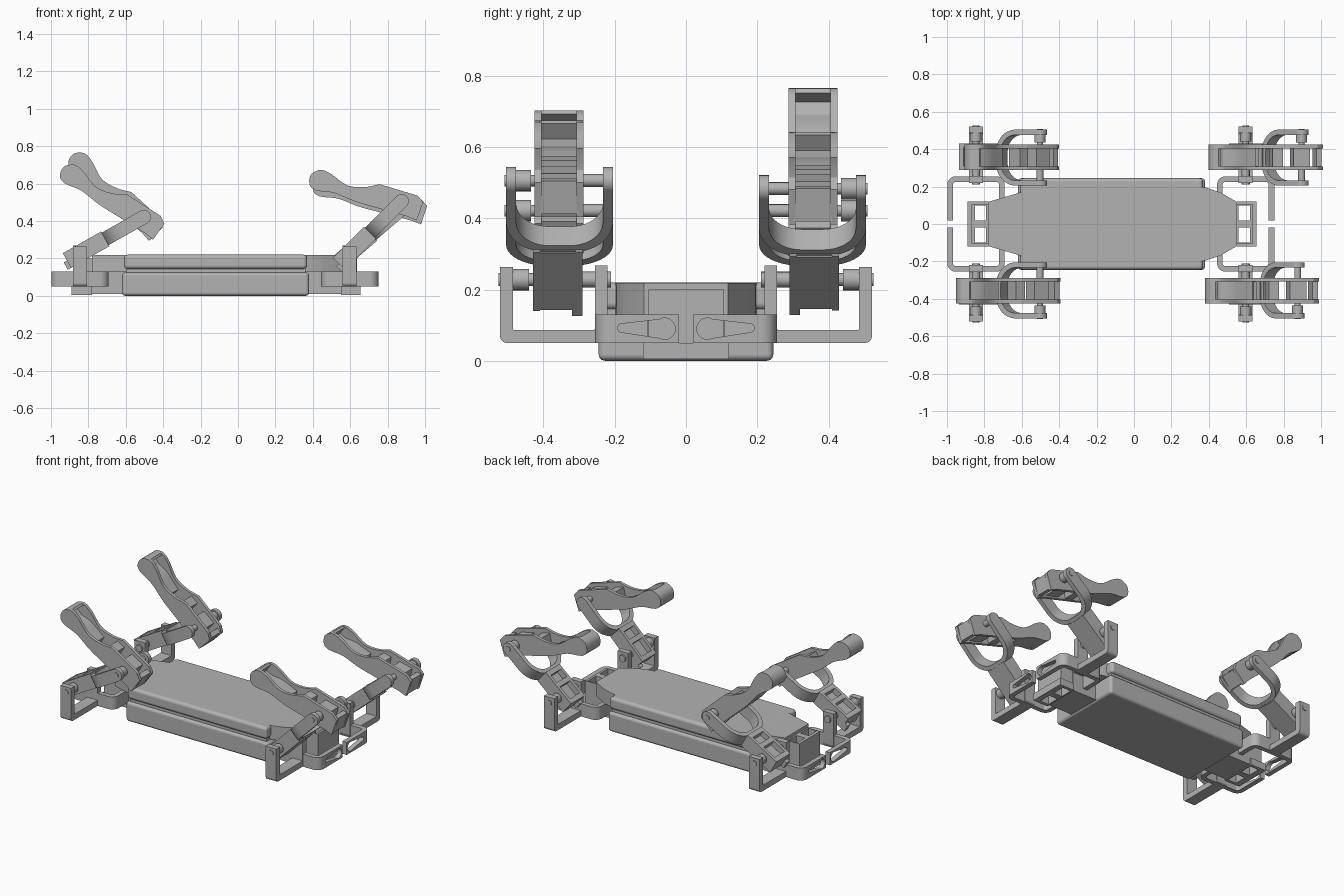
import bpy, bmesh
from math import sin, cos, pi, radians, hypot, atan2
from mathutils import Matrix, Vector

cube = bpy.data.objects.get("Cube")
if cube:
    bpy.data.objects.remove(cube, do_unlink=True)

grey = bpy.data.materials.new("plain grey")
grey.use_nodes = True
grey.diffuse_color = (0.45, 0.45, 0.45, 1)
grey.node_tree.nodes["Principled BSDF"].inputs["Base Color"].default_value = (0.45, 0.45, 0.45, 1)


def frame(origin, a, b, c):
    """Matrix taking outline axes a, b and thickness axis c into the world."""
    m = Matrix((a, b, c)).transposed().to_4x4()
    m.translation = Vector(origin)
    return m


X, Y, Z = Vector((1, 0, 0)), Vector((0, 1, 0)), Vector((0, 0, 1))
PLAN = frame((0, 0, 0), X, Y, Z)


def plate(name, loops, t0, t1, mat=PLAN, bevel=0):
    """Flat outline (later loops are holes) thickened from t0 to t1."""
    cu = bpy.data.curves.new(name, 'CURVE')
    cu.dimensions, cu.fill_mode = '2D', 'BOTH'
    cu.extrude = (t1 - t0) / 2
    for loop in loops:
        sp = cu.splines.new('POLY')
        sp.points.add(len(loop) - 1)
        for p, (a, b) in zip(sp.points, loop):
            p.co = (a, b, 0, 1)
        sp.use_cyclic_u = True
    tmp = bpy.data.objects.new(name + "_outline", cu)
    bpy.context.collection.objects.link(tmp)
    deps = bpy.context.evaluated_depsgraph_get()
    me = bpy.data.meshes.new_from_object(tmp.evaluated_get(deps))
    bpy.data.objects.remove(tmp)
    bpy.data.curves.remove(cu)
    bm = bmesh.new()
    bm.from_mesh(me)
    bmesh.ops.remove_doubles(bm, verts=bm.verts, dist=0.0002)
    bmesh.ops.dissolve_limit(bm, angle_limit=0.01, verts=bm.verts, edges=bm.edges)
    bmesh.ops.transform(bm, verts=bm.verts, matrix=mat @ Matrix.Translation((0, 0, (t0 + t1) / 2)))
    bmesh.ops.recalc_face_normals(bm, faces=bm.faces)
    bm.to_mesh(me)
    bm.free()
    me.name = name
    me.materials.clear()
    me.materials.append(grey)
    me.shade_smooth()
    me.set_sharp_from_angle(angle=radians(32))
    ob = bpy.data.objects.new(name, me)
    bpy.context.collection.objects.link(ob)
    if bevel:
        mod = ob.modifiers.new("rounded edges", 'BEVEL')
        mod.width, mod.segments, mod.limit_method = bevel, 3, 'ANGLE'
        mod.harden_normals = True
    return ob


def rect(a0, a1, b0, b1):
    return [(a0, b0), (a1, b0), (a1, b1), (a0, b1)]


def disc(r, a=0, b=0, n=24):
    return [(a + r * cos(2 * pi * i / n), b + r * sin(2 * pi * i / n)) for i in range(n)]


def u_band(half, r, t, arm1, arm2):
    """U outline: base at a = 0, arms reach arm1 (b > 0) and arm2 (b < 0)."""
    def path(h, rad, base):
        pts = []
        for i in range(11):
            q = pi / 2 * i / 10
            pts.append((base + rad - rad * sin(q), h - rad + rad * cos(q)))
        return [(arm1, h)] + pts + [(a, -b) for a, b in reversed(pts)] + [(arm2, -h)]
    return path(half, r, 0) + path(half - t, max(r - t, 0.004), t)[::-1]


def smooth(pts, n=6):
    """Points along a soft curve through pts."""
    out = []
    ext = [pts[0]] + pts + [pts[-1]]
    for p0, p1, p2, p3 in zip(ext, ext[1:], ext[2:], ext[3:]):
        for i in range(n):
            t = i / n
            out.append(tuple(0.5 * (2 * b + (c - a) * t + (2 * a - 5 * b + 4 * c - d) * t * t
                                    + (3 * b - a - 3 * c + d) * t ** 3)
                             for a, b, c, d in zip(p0, p1, p2, p3)))
    return out + [pts[-1]]


# Body shells with a recessed seam between them
plate("lower_shell", [rect(-0.62, 0.38, -0.245, 0.245)], 0, 0.125, bevel=0.018)
plate("seam_core", [rect(-0.6, 0.36, -0.228, 0.228)], 0.1, 0.17)
plate("upper_shell", [rect(-0.61, 0.37, -0.245, 0.245)], 0.143, 0.22, bevel=0.02)


# Tapered ends with twin motor pockets
def body_end(name, profile, inner, outer, hole0, hole1):
    holes = [rect(hole0, hole1, y, y + 0.08) for y in (0.02, -0.1)]
    plate(name + "_taper", [profile + [(x, -y) for x, y in reversed(profile)]], 0.13, 0.219)
    plate(name + "_core", [rect(profile[0][0], inner, -0.11, 0.11)], 0.01, 0.14)
    rim = outer - 0.02 * (1 if outer > 0 else -1)
    plate(name + "_motor_housing", [rect(inner, rim, -0.105, 0.105)] + holes, 0.05, 0.2)
    plate(name + "_tray", [rect(inner, outer, -0.12, 0.12)] + holes, 0.005, 0.05)


body_end("right_end", [(-0.59, 0.175), (-0.62, 0.165), (-0.78, 0.118)], -0.78, -0.89, -0.85, -0.79)
body_end("left_end", [(0.34, 0.2), (0.385, 0.195), (0.46, 0.17), (0.55, 0.118)], 0.55, 0.655, 0.56, 0.62)

# Shin outline in knee space: first axis to the foot, second axis upward
TOP = smooth([(0.137, 0.059), (0.212, 0.024), (0.302, 0.011), (0.394, 0.046), (0.44, 0.058)])
TIP = smooth([(0.468, 0.055), (0.502, 0.025), (0.506, -0.015), (0.49, -0.045), (0.46, -0.056)], 3)
UNDER = smooth([(0.43, -0.054), (0.355, -0.046), (0.246, -0.062), (0.143, -0.066)])
KNEE = [(-0.05, -0.072), (-0.103, -0.08), (-0.113, 0.023), (-0.075, 0.05)]


def build_leg(name, e, s, hip_x, thigh_deg, shin_deg):
    hip_z, length = 0.228, 0.393
    out = Y * s

    # Hip cradle: C frame around the motors and U bracket for the thigh
    cradle = frame((hip_x, s * 0.255, 0), -out, X * e, Z)
    plate(name + "_hip_cradle", [u_band(0.153, 0.045, 0.03, 0.05, 0.2)], 0.05, 0.13, cradle)
    horn = [(0.06 + 0.03 * cos(q), 0.09 + 0.03 * sin(q)) for q in [pi / 3 + i * pi / 9 for i in range(13)]]
    horn += [(0.18 + 0.012 * cos(q), 0.092 + 0.012 * sin(q)) for q in [i * pi / 8 - pi / 2 for i in range(9)]]
    plate(name + "_hip_horn_plate", [rect(0.02, 0.206, 0.05, 0.13), horn], 0.123, 0.153,
          frame((hip_x, 0, 0), out, Z, X * e))
    side = frame((hip_x, s * 0.371, 0.05), Z, out, X)
    plate(name + "_hip_bracket", [u_band(0.151, 0.02, 0.036, 0.213, 0.218)], -0.037, 0.037, side)

    # Thigh: open motor box, pins and round fork
    a = radians(thigh_deg)
    u, w = Vector((cos(a), 0, sin(a))), Vector((-sin(a), 0, cos(a)))
    hip = Vector((hip_x, 0, hip_z))
    thigh = frame(hip, u, w, out)
    for y0 in (0.29, 0.41):
        plate(name + "_thigh_side", [rect(-0.08, 0.155, -0.045, 0.045)], y0, y0 + 0.02, thigh)
    plate(name + "_thigh_floor", [rect(-0.075, 0.15, -0.045, 0.01)], 0.3, 0.42, thigh)
    for u0 in (-0.08, 0.04, 0.125):
        plate(name + "_thigh_rib", [rect(u0, u0 + 0.03, -0.04, 0.045)], 0.3, 0.42, thigh)
    plate(name + "_thigh_tab", [rect(-0.1, -0.075, -0.045, 0)], 0.29, 0.32, thigh)
    plate(name + "_hip_inner_pin", [disc(0.022)], 0.21, 0.3, thigh)
    plate(name + "_hip_outer_pin", [disc(0.03)], 0.44, 0.49, thigh)
    plate(name + "_hip_screw", [disc(0.018)], 0.42, 0.526, thigh)
    fork = frame(hip + u * 0.145 + out * 0.355, u, out, w)
    reach = length - 0.145
    plate(name + "_thigh_fork", [u_band(0.15, 0.12, 0.028, reach, reach)], -0.038, 0.038, fork)

    # Knee: rounded fork tips and pins
    knee = hip + u * length
    b = radians(shin_deg)
    ku, kv = Vector((-cos(b), 0, sin(b))), Vector((sin(b), 0, cos(b)))
    shin = frame(knee, ku, kv, out)
    for y0 in (0.205, 0.477):
        plate(name + "_fork_tip", [disc(0.038)], y0, y0 + 0.028, shin)
    plate(name + "_knee_pin", [disc(0.03)], 0.435, 0.48, shin)
    plate(name + "_knee_screw", [disc(0.016)], 0.42, 0.509, shin)
    plate(name + "_knee_inner_pin", [disc(0.018)], 0.22, 0.3, shin)

    # Shin: two curved cheeks joined by a sunken web, foot cap and ribs
    for y0 in (0.288, 0.405):
        plate(name + "_shin_cheek", [TOP + TIP + UNDER + KNEE], y0, y0 + 0.02, shin)
    under = [p for p in UNDER if p[0] > 0.24]
    web = under + [(p[0], p[1] + 0.045) for p in reversed(under)]
    plate(name + "_shin_web", [web], 0.3, 0.41, shin)
    foot = [p for p in TIP] + [(0.425, -0.05), (0.425, -0.01), (0.475, 0.0), (0.455, 0.05)]
    plate(name + "_foot_cap", [foot], 0.3, 0.41, shin)
    for loop in (rect(0.11, 0.165, -0.06, 0.03), rect(-0.105, -0.075, -0.07, 0.025),
                 rect(-0.04, 0.05, -0.06, 0.03)):
        plate(name + "_shin_rib", [loop], 0.3, 0.41, shin)


build_leg("left_front_leg", 1, -1, 0.597, 45, 14.2)
build_leg("left_back_leg", 1, 1, 0.597, 40.5, 13)
build_leg("right_front_leg", -1, -1, -0.845, 29.5, 30)
build_leg("right_back_leg", -1, 1, -0.845, 29.5, 40)
